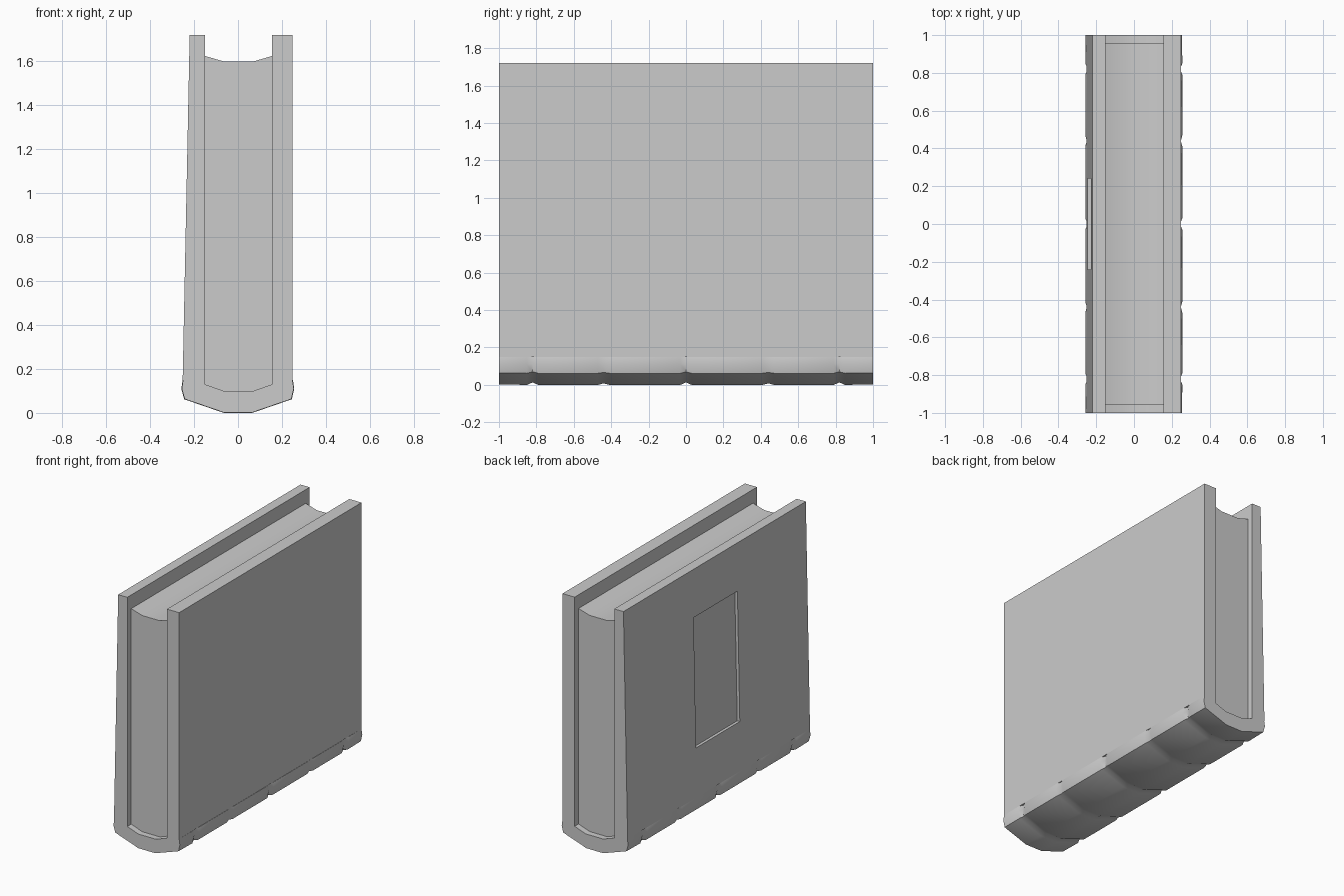
import bpy, bmesh

if "Cube" in bpy.data.objects:
    bpy.data.objects.remove(bpy.data.objects["Cube"])


def loft(name, sections, smooth=None):
    """Closed solid through a list of (y, [(x, z), ...]) sections."""
    bm = bmesh.new()
    rings = [[bm.verts.new((x, y, z)) for x, z in pts] for y, pts in sections]
    for a, b in zip(rings, rings[1:]):
        n = len(a)
        for i in range(n):
            j = (i + 1) % n
            bm.faces.new((a[i], a[j], b[j], b[i]))
    bm.faces.new(rings[0])
    bm.faces.new(rings[-1])
    bmesh.ops.recalc_face_normals(bm, faces=bm.faces)
    mesh = bpy.data.meshes.new(name)
    bm.to_mesh(mesh)
    bm.free()
    obj = bpy.data.objects.new(name, mesh)
    bpy.context.collection.objects.link(obj)
    bpy.ops.object.select_all(action='DESELECT')
    obj.select_set(True)
    bpy.context.view_layer.objects.active = obj
    if smooth:
        bpy.ops.object.shade_smooth_by_angle(angle=smooth)
    return obj


def prism(name, pts, y0, y1, smooth=None):
    return loft(name, [(y0, pts), (y1, pts)], smooth)


H = 1.72
INNER = [(-0.15, 0.13), (-0.065, 0.1), (0.07, 0.1), (0.155, 0.13)]


def front_x(z):
    """Outer face of the leaning cover."""
    return -0.252 + (z - 0.15) * 0.032 / (H - 0.15)


# Page block, hollowed along the fore edge
prism("page_block", INNER + [(0.155, 1.625), (0.07, 1.6), (-0.065, 1.6), (-0.15, 1.625)],
      -0.957, 0.957, 0.6)

# Covers
prism("right_cover", [(0.155, 0.13), (0.248, 0.15), (0.248, H), (0.155, H)], -1, 1)
left = prism("left_cover", [(-0.15, 0.13), (-0.15, H), (front_x(H), H), (front_x(0.15), 0.15)], -1, 1)

# Recessed panel in the left cover
lo, hi, depth = 0.49, 1.39, 0.02
cutter = prism("panel_cutter", [(front_x(lo) + depth, lo), (front_x(hi) + depth, hi),
                                (-0.4, hi), (-0.4, lo)], -0.24, 0.24)
cutter.hide_render = True
bpy.context.view_layer.objects.active = left
cut = left.modifiers.new("panel", 'BOOLEAN')
cut.operation = 'DIFFERENCE'
cut.solver = 'EXACT'
cut.object = cutter
bpy.ops.object.modifier_apply(modifier=cut.name)
bpy.data.objects.remove(cutter)

# Ribbed spine: the outer profile is drawn in at each groove
OUTER = [(0.25, 0.15), (0.256, 0.11), (0.245, 0.062), (0.065, 0.0),
         (-0.065, 0.0), (-0.245, 0.062), (-0.258, 0.11), (-0.252, 0.15)]


def spine_section(d):
    out = []
    for x, z in OUTER:
        side = 0 if abs(x) < 0.1 else (-d if x > 0 else d)
        out.append((x + side, z + d * max(0, 1 - z / 0.15)))
    return INNER + out


sections = [(-1, spine_section(0.002))]
for y, d in ((-0.82, 0.013), (-0.44, 0.008), (0, 0.013), (0.44, 0.008), (0.82, 0.013)):
    sections += [(y - 0.03, spine_section(0)), (y, spine_section(d)), (y + 0.03, spine_section(0))]
sections.append((1, spine_section(0.002)))
loft("spine", sections, 0.8)
